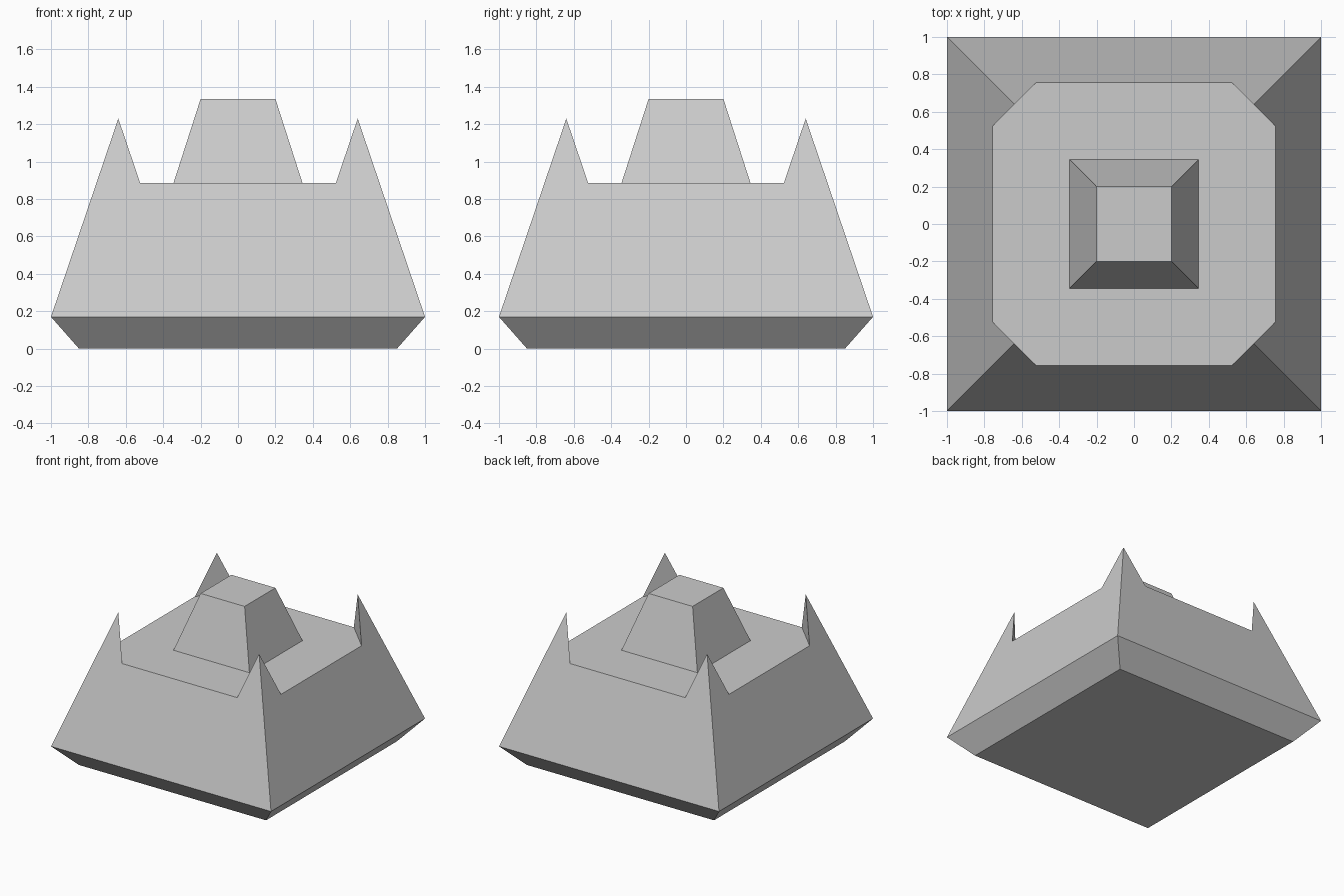
import bpy
import bmesh
from mathutils import Matrix, Vector

cube = bpy.data.objects.get("Cube")
if cube:
    bpy.data.objects.remove(cube)

grey = bpy.data.materials.new("plain grey")
grey.use_nodes = True
colour = (0.6, 0.6, 0.6, 1)
grey.diffuse_color = colour
grey.node_tree.nodes["Principled BSDF"].inputs["Base Color"].default_value = colour

# Heights and half widths of the pyramid
RIM_Z, DECK_Z, PEAK_Z, TOP_Z = 0.17, 0.885, 1.23, 1.335
FOOT, RIM, PEAK = 0.85, 1.0, 0.64
DECK = RIM + (PEAK - RIM) * (DECK_Z - RIM_Z) / (PEAK_Z - RIM_Z)
NOTCH = 2 * PEAK - DECK  # keeps the inner spike faces vertical


def four_fold(bm, x, y, z):
    """One vertex repeated at each quarter turn."""
    return [bm.verts.new(Matrix.Rotation(i * 1.5707963, 3, "Z") @ Vector((x, y, z)))
            for i in range(4)]


def finish(name, bm):
    bmesh.ops.recalc_face_normals(bm, faces=bm.faces)
    mesh = bpy.data.meshes.new(name)
    bm.to_mesh(mesh)
    bm.free()
    mesh.materials.append(grey)
    bpy.context.collection.objects.link(bpy.data.objects.new(name, mesh))


# Pyramid body: sloped skirt, notched walls and a spike at each corner
bm = bmesh.new()
foot = four_fold(bm, FOOT, FOOT, 0)
rim = four_fold(bm, RIM, RIM, RIM_Z)
peak = four_fold(bm, PEAK, PEAK, PEAK_Z)
before = four_fold(bm, DECK, NOTCH, DECK_Z)
after = four_fold(bm, NOTCH, DECK, DECK_Z)
bm.faces.new(foot[::-1])
bm.faces.new([v for pair in zip(before, after) for v in pair])
for i in range(4):
    j = (i + 1) % 4
    bm.faces.new((foot[i], foot[j], rim[j], rim[i]))
    bm.faces.new((rim[i], rim[j], peak[j], before[j], after[i], peak[i]))
    bm.faces.new((before[i], peak[i], after[i]))
finish("pyramid_body", bm)

# Central tapered block on the deck
bm = bmesh.new()
low = four_fold(bm, 0.345, 0.345, DECK_Z)
high = four_fold(bm, 0.2, 0.2, TOP_Z)
bm.faces.new(low[::-1])
bm.faces.new(high)
for i in range(4):
    j = (i + 1) % 4
    bm.faces.new((low[i], low[j], high[j], high[i]))
finish("central_block", bm)
